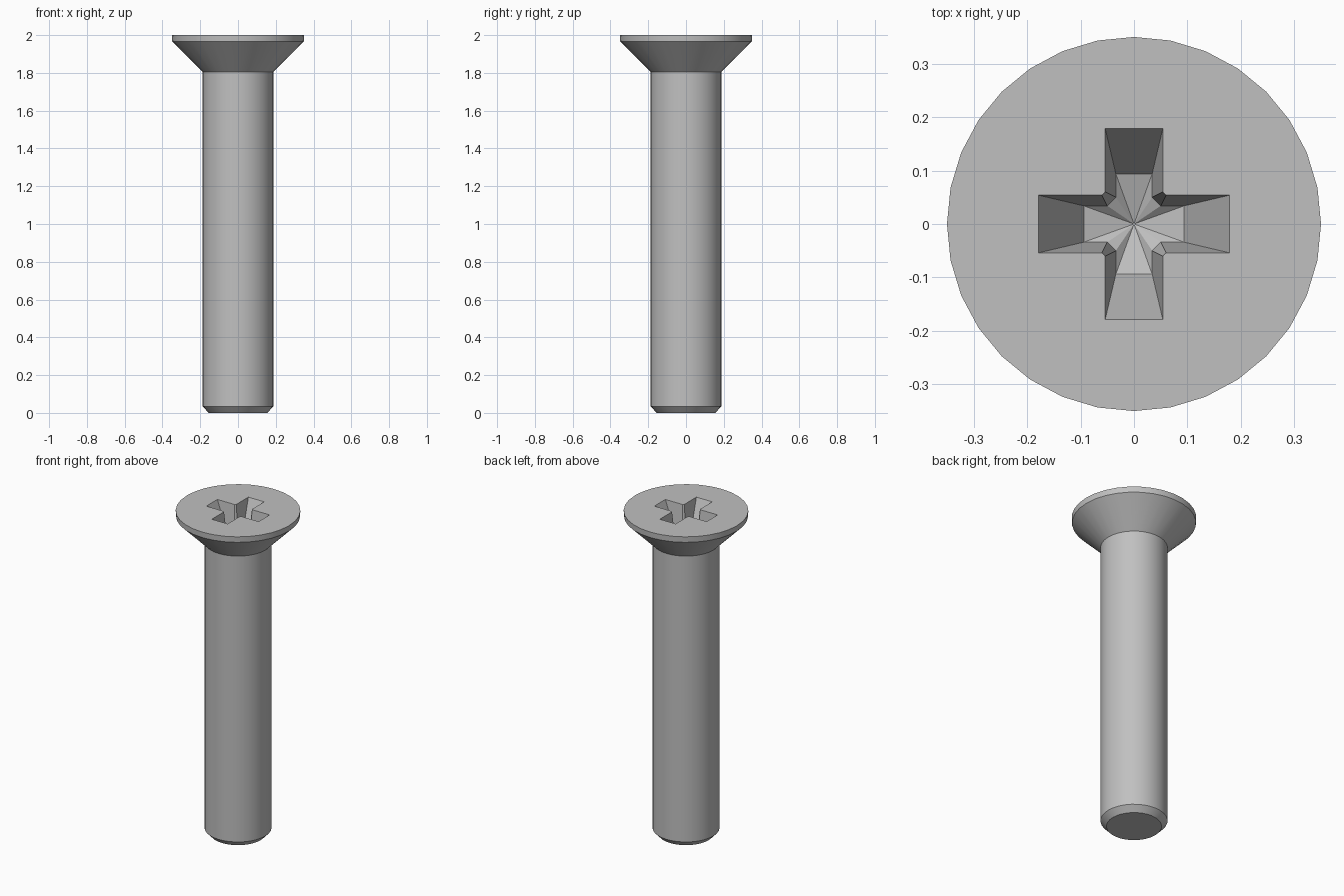
import bpy, bmesh, math
from mathutils import Matrix, Vector

cube = bpy.data.objects.get("Cube")
if cube:
    bpy.data.objects.remove(cube, do_unlink=True)

steel = bpy.data.materials.new("grey steel")
steel.use_nodes = True
colour = (0.53, 0.53, 0.53, 1)
steel.diffuse_color = colour
steel.node_tree.nodes["Principled BSDF"].inputs["Base Color"].default_value = colour

SIDES = 32
bm = bmesh.new()


def circle(radius, z):
    """Ring of vertices around the screw axis."""
    return [bm.verts.new((radius * math.cos(2 * math.pi * i / SIDES),
                          radius * math.sin(2 * math.pi * i / SIDES), z))
            for i in range(SIDES)]


def cross(arm, half_width, corner, z):
    """Cross outline with chamfered inner corners."""
    quarter = [(arm, -half_width), (arm, half_width),
               (corner, half_width), (half_width, corner)]
    return [bm.verts.new(Matrix.Rotation(math.pi / 2 * k, 3, "Z") @ Vector((x, y, z)))
            for k in range(4) for x, y in quarter]


def bridge(lower, upper):
    n = len(lower)
    for i in range(n):
        j = (i + 1) % n
        bm.faces.new((lower[i], lower[j], upper[j], upper[i]))


def loop_edges(ring):
    return [e for a, b in zip(ring, ring[1:] + ring[:1])
            if (e := bm.edges.get((a, b)))]


# Chamfered tip, shank, countersunk cone and rim
profile = [(0.155, 0), (0.188, 0.035), (0.188, 1.805), (0.348, 1.965), (0.35, 2)]
rings = [circle(r, z) for r, z in profile]
for lower, upper in zip(rings, rings[1:]):
    bridge(lower, upper)
bm.faces.new(rings[0][::-1])

# Tapered cross recess with a shallow conical floor
mouth = cross(0.179, 0.054, 0.06, 2)
floor = cross(0.094, 0.034, 0.05, 1.81)
bridge(floor, mouth)
point = bm.verts.new((0, 0, 1.78))
for a, b in zip(floor, floor[1:] + floor[:1]):
    bm.faces.new((a, b, point))

# Flat top of the head around the recess
bmesh.ops.triangle_fill(bm, edges=loop_edges(rings[-1]) + loop_edges(mouth),
                        use_beauty=True, normal=(0, 0, 1))
bmesh.ops.recalc_face_normals(bm, faces=bm.faces)

mesh = bpy.data.meshes.new("countersunk_screw")
bm.to_mesh(mesh)
bm.free()
mesh.materials.append(steel)
screw = bpy.data.objects.new("countersunk_screw", mesh)
bpy.context.collection.objects.link(screw)

bpy.ops.object.select_all(action="DESELECT")
screw.select_set(True)
bpy.context.view_layer.objects.active = screw
bpy.ops.object.shade_smooth_by_angle(angle=math.radians(25))
